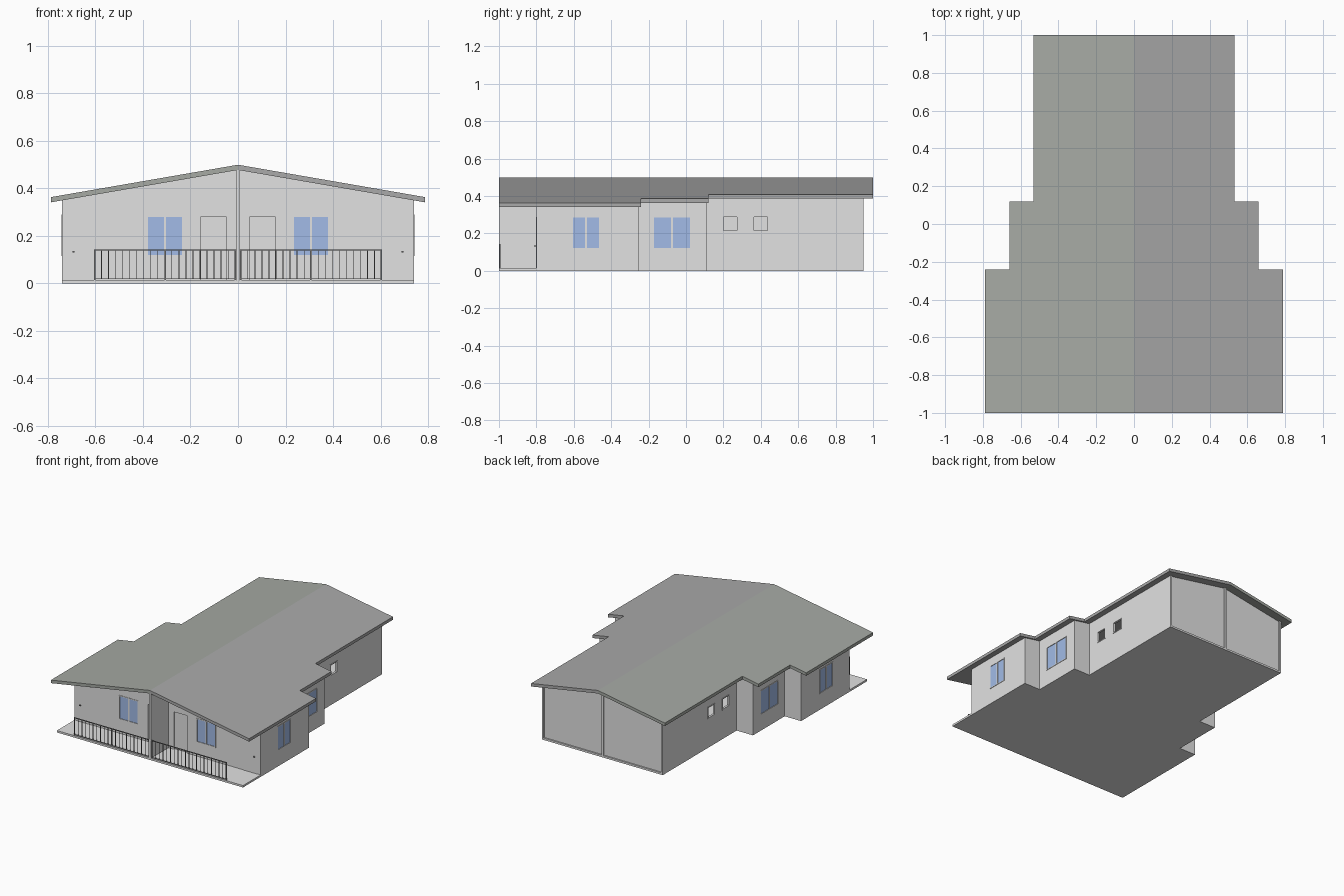
import bpy, bmesh
from mathutils import Vector

if "Cube" in bpy.data.objects:
    bpy.data.objects.remove(bpy.data.objects["Cube"])

RIDGE, SLOPE, THICK = 0.50, 0.173, 0.022   # roof ridge height, pitch, thickness
FLOOR = 0.014                              # floor slab height
T = 0.012                                  # wall thickness


def material(name, rgb):
    m = bpy.data.materials.new(name)
    m.diffuse_color = (*rgb, 1)
    m.use_nodes = True
    m.node_tree.nodes["Principled BSDF"].inputs["Base Color"].default_value = m.diffuse_color
    return m


WALL = material("off_white", (0.76, 0.76, 0.76))
ROOF_R = material("roof_grey", (0.40, 0.40, 0.40))
ROOF_L = material("roof_green_grey", (0.38, 0.40, 0.37))
GLASS = material("window_blue", (0.36, 0.50, 0.80))
RAIL = material("rail_grey", (0.25, 0.25, 0.25))


def under_roof(x):
    return RIDGE - THICK - SLOPE * abs(x)


def add_box(bm, x0, x1, y0, y1, z0, z1=None):
    """Box; with z1 None the top follows the underside of the roof."""
    vs = [bm.verts.new((x, y, under_roof(x) if top and z1 is None else (z1 if top else z0)))
          for top in (0, 1) for x, y in ((x0, y0), (x1, y0), (x1, y1), (x0, y1))]
    for f in ((3, 2, 1, 0), (4, 5, 6, 7), (0, 1, 5, 4), (1, 2, 6, 5), (2, 3, 7, 6), (3, 0, 4, 7)):
        bm.faces.new([vs[i] for i in f])


def finish(bm, name, mat, mirror=False, holes=()):
    """Turn a bmesh into an object, cut box holes in it, optionally mirror across x."""
    me = bpy.data.meshes.new(name)
    bmesh.ops.recalc_face_normals(bm, faces=bm.faces)
    bm.to_mesh(me)
    bm.free()
    me.materials.append(mat)
    ob = bpy.data.objects.new(name, me)
    bpy.context.collection.objects.link(ob)
    bpy.context.view_layer.objects.active = ob
    if holes:
        cutter = boxes("cutter", mat, holes)
        bpy.context.view_layer.objects.active = ob
        mod = ob.modifiers.new("openings", 'BOOLEAN')
        mod.operation, mod.solver, mod.object = 'DIFFERENCE', 'EXACT', cutter
        bpy.ops.object.modifier_apply(modifier=mod.name)
        bpy.data.objects.remove(cutter)
    if mirror:
        ob.modifiers.new("mirror", 'MIRROR').use_mirror_merge = False
    return ob


def boxes(name, mat, items, mirror=False, holes=()):
    bm = bmesh.new()
    for b in items:
        add_box(bm, *b)
    return finish(bm, name, mat, mirror, holes)


def on_wall(axis, plane, u0, u1, z0, z1, d0, d1):
    """Box on a wall: u runs along the wall, d is the distance outwards."""
    if axis == 'front':
        return (u0, u1, plane - d1, plane - d0, z0, z1)
    return (plane + d0, plane + d1, u0, u1, z0, z1)


def window(name, axis, plane, u0, u1, z0, z1, glazed=True):
    """Frame, and two panes with a mullion when glazed."""
    w, d = 0.006, (-T, 0.003)
    mid = (u0 + u1) / 2
    bars = [(u0, u1, z0, z0 + w), (u0, u1, z1 - w, z1),
            (u0, u0 + w, z0 + w, z1 - w), (u1 - w, u1, z0 + w, z1 - w)]
    if glazed:
        bars.append((mid - 0.005, mid + 0.005, z0 + w, z1 - w))
        panes = [(u0 + w, mid - 0.005), (mid + 0.005, u1 - w)]
        boxes(name + "_glass", GLASS,
              [on_wall(axis, plane, a, b, z0 + w, z1 - w, -0.006, -0.001) for a, b in panes], True)
    boxes(name + "_frame", WALL, [on_wall(axis, plane, *b, *d) for b in bars], True)


# Wall layout of the right half: (half width, y start, y end)
TIERS = [(0.74, -0.80, -0.25), (0.61, -0.25, 0.11), (0.48, 0.11, 0.95)]

# Stepped floor slab with the open porch in front
boxes("floor_slab", WALL, [(-w, w, -1.0 if i == 0 else a, b, 0, FLOOR)
                           for i, (w, a, b) in enumerate(TIERS)])

# Windows: (name, axis, plane, u0, u1, z0, z1, glazed)
WINDOWS = [("front_window", 'front', -0.80, 0.23, 0.385, 0.115, 0.287, True),
           ("side_window", 'side', 0.74, -0.61, -0.46, 0.115, 0.29, True),
           ("middle_window", 'side', 0.61, -0.178, 0.027, 0.115, 0.29, True),
           ("small_window_a", 'side', 0.48, 0.195, 0.278, 0.21, 0.293, False),
           ("small_window_b", 'side', 0.48, 0.358, 0.442, 0.21, 0.293, False)]
for win in WINDOWS:
    window(*win)


def holes_at(plane):
    return [on_wall(*w[1:7], -0.05, 0.05) for w in WINDOWS if w[2] == plane]


# Front wall with window and inner door openings
inner_door = (0.05, 0.155, FLOOR, 0.283)
boxes("front_wall", WALL, [(0, 0.74 - T, -0.80, -0.80 + T, FLOOR)], True,
      holes_at(-0.80) + [on_wall('front', -0.80, *inner_door, -0.05, 0.05)])
boxes("inner_door", WALL, [on_wall('front', -0.80, *inner_door, -0.016, -0.010)], True)

# Outer doors with knobs
boxes("outer_door", WALL, [on_wall('front', -0.80, 0.60, 0.707, FLOOR, 0.283, 0, 0.002)], True)
boxes("outer_door_knob", RAIL, [on_wall('front', -0.80, 0.688, 0.696, 0.13, 0.136, 0, 0.012)], True)

# Side walls, step walls, back wall and centre partition
for i, (w, a, b) in enumerate(TIERS):
    boxes(f"side_wall_{i + 1}", WALL, [(w - T, w, a, b, 0)], True, holes_at(w))
for i in (0, 1):
    y = TIERS[i][2]
    boxes(f"step_wall_{i + 1}", WALL, [(TIERS[i + 1][0] - T, TIERS[i][0] - T, y - T, y, 0)], True)
boxes("back_wall", WALL, [(0, 0.48 - T, 0.928, 0.94, FLOOR)], True)
boxes("centre_wall", WALL, [(0, 0.007, -1.0, 0.95, FLOOR)], True)

# Porch railing: rails, posts and balusters
y0, y1 = -0.997, -0.993
rail = [(0.007, 0.607, y0 - 0.001, y1 + 0.001, 0.138, 0.143), (0.007, 0.607, y0, y1, 0.018, 0.022)]
rail += [(x - 0.003, x + 0.003, y0 - 0.001, y1 + 0.001, FLOOR, 0.138) for x in (0.012, 0.307, 0.604)]
rail += [(x - 0.0015, x + 0.0015, y0, y1, 0.022, 0.138)
         for x in (0.012 + 0.0296 * k for k in range(1, 20)) if abs(x - 0.307) > 0.006]
boxes("porch_railing", RAIL, rail, True)

# Roof slopes: stepped outline, pitched and thickened
OUTLINE = [(0, -1), (0.788, -1), (0.788, -0.24), (0.66, -0.24),
           (0.66, 0.12), (0.532, 0.12), (0.532, 1), (0, 1)]
for side, name, mat in ((1, "roof_right", ROOF_R), (-1, "roof_left", ROOF_L)):
    bm = bmesh.new()
    top = bm.faces.new([bm.verts.new((side * x, y, RIDGE - SLOPE * x)) for x, y in OUTLINE])
    ext = bmesh.ops.extrude_face_region(bm, geom=[top], use_keep_orig=True)
    low = [v for v in ext["geom"] if isinstance(v, bmesh.types.BMVert)]
    bmesh.ops.translate(bm, verts=low, vec=Vector((0, 0, -THICK)))
    finish(bm, name, mat)
